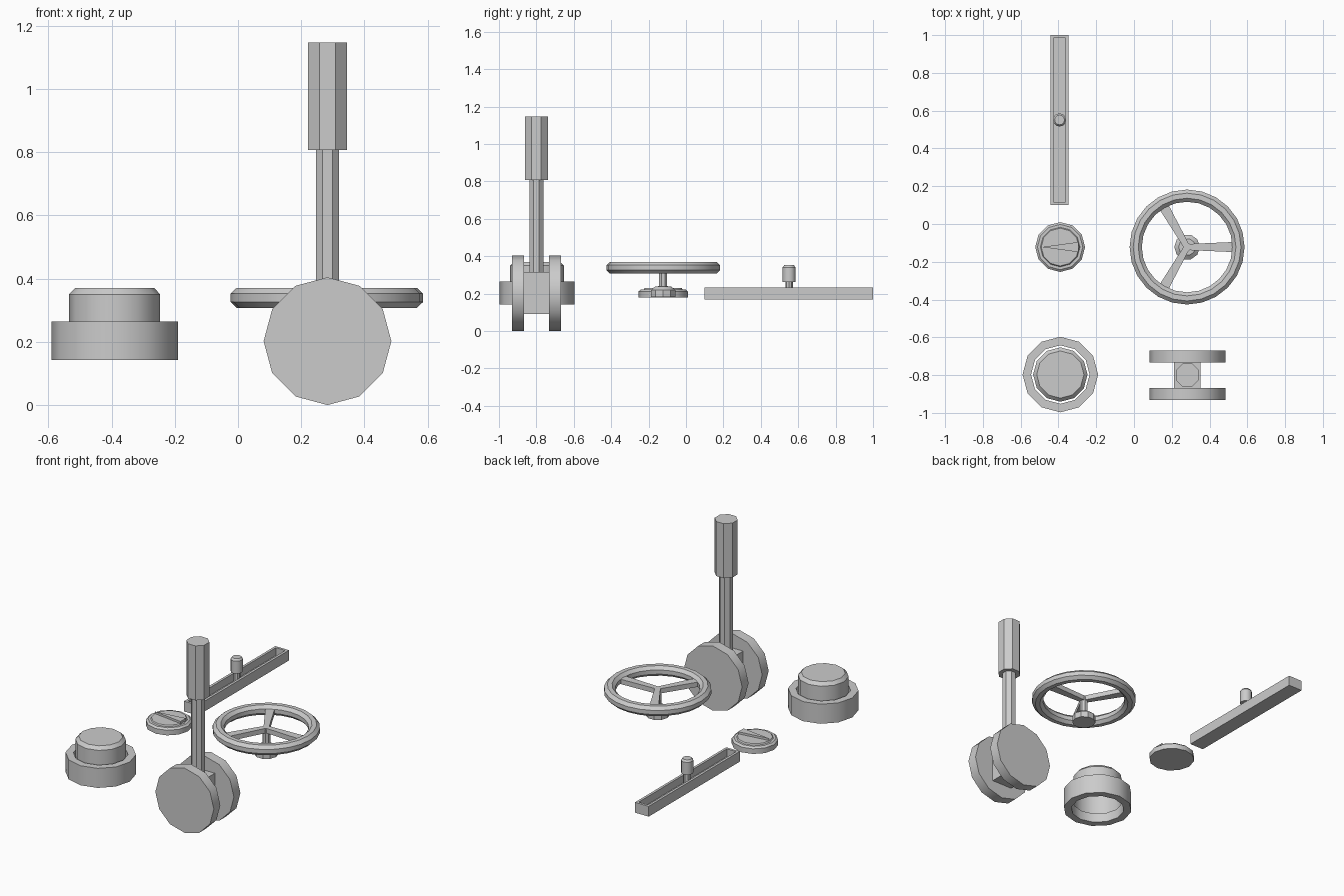
import bpy, bmesh
from math import cos, sin, pi, radians
from mathutils import Matrix, Vector

if "Cube" in bpy.data.objects:
    bpy.data.objects.remove(bpy.data.objects["Cube"])


def finish(name, bm, loc, smooth=False):
    bmesh.ops.recalc_face_normals(bm, faces=bm.faces)
    me = bpy.data.meshes.new(name)
    bm.to_mesh(me)
    bm.free()
    ob = bpy.data.objects.new(name, me)
    bpy.context.collection.objects.link(ob)
    ob.location = loc
    if smooth:
        bpy.ops.object.select_all(action='DESELECT')
        ob.select_set(True)
        bpy.context.view_layer.objects.active = ob
        bpy.ops.object.shade_smooth_by_angle(angle=radians(35))
    return ob


def lathe(name, profile, loc, n=12, turn=0.0, closed=False, caps=(True, True), rot=None):
    """Revolve (radius, z) points around z with n sides."""
    bm = bmesh.new()
    rings = [[bm.verts.new((r * cos(turn + 2 * pi * i / n), r * sin(turn + 2 * pi * i / n), z))
              for i in range(n)] for r, z in profile]
    pairs = list(zip(rings, rings[1:]))
    if closed:
        pairs.append((rings[-1], rings[0]))
    for a, b in pairs:
        for i in range(n):
            j = (i + 1) % n
            bm.faces.new((a[i], a[j], b[j], b[i]))
    if not closed:
        if caps[0]:
            bm.faces.new(rings[0][::-1])
        if caps[1]:
            bm.faces.new(rings[-1])
    if rot:
        bm.transform(rot)
    return finish(name, bm, loc, True)


def prism(name, outline, z0, z1, loc, angle=0.0):
    """Extrude an xy outline between two heights."""
    bm = bmesh.new()
    lo = [bm.verts.new((x, y, z0)) for x, y in outline]
    hi = [bm.verts.new((x, y, z1)) for x, y in outline]
    bm.faces.new(lo[::-1])
    bm.faces.new(hi)
    for i in range(len(lo)):
        j = (i + 1) % len(lo)
        bm.faces.new((lo[i], lo[j], hi[j], hi[i]))
    bm.transform(Matrix.Rotation(angle, 4, 'Z'))
    return finish(name, bm, loc)


# Push button: open collar and a hollow cap
B = (-0.39, -0.797, 0)
lathe("button_collar", [(0.2, 0.142), (0.2, 0.264), (0.155, 0.264), (0.155, 0.142)], B, closed=True)
lathe("button_cap", [(0.144, 0.19), (0.144, 0.35), (0.125, 0.37)], B, caps=(False, True))

# Lever: two side discs, pivot block, rod and grip
L = Vector((0.283, -0.8, 0))
for name, s in (("front_disc", -1), ("back_disc", 1)):
    lathe("lever_" + name, [(0.202, -0.032), (0.202, 0.032)], L + Vector((0, s * 0.099, 0.202)),
          rot=Matrix.Rotation(pi / 2, 4, 'X'))
prism("lever_block", [(-0.07, -0.068), (0.07, -0.068), (0.07, 0.068), (-0.07, 0.068)], 0.09, 0.315, L)
lathe("lever_rod", [(0.04, 0.3), (0.04, 0.82)], L, n=8, turn=pi / 8)
lathe("lever_grip", [(0.0665, 0.807), (0.0665, 1.147)], L, n=8, turn=pi / 8)

# Hand wheel: rim, spokes, stem and foot
W = (0.281, -0.122, 0)
rim = [(0.272 + 0.035 * cos(pi / 8 + k * pi / 4), 0.339 + 0.034 * sin(pi / 8 + k * pi / 4)) for k in range(8)]
lathe("wheel_rim", rim, W, n=24, closed=True)
for k in range(3):
    prism("wheel_spoke_%d" % (k + 1), [(0, -0.016), (0.255, -0.027), (0.255, 0.027), (0, 0.016)],
          0.322, 0.352, W, k * 2 * pi / 3)
lathe("wheel_stem", [(0.023, 0.23), (0.023, 0.345)], W, n=8, turn=pi / 8)
lathe("wheel_foot", [(0.068, 0.182), (0.068, 0.22), (0.045, 0.238)], W, n=10)

# Rotary knob: stepped dial with a wedge pointer
K = (-0.391, -0.122, 0)
lathe("knob_dial", [(0.132, 0.18), (0.132, 0.212), (0.12, 0.222), (0.105, 0.222), (0.1, 0.229)], K)
prism("knob_pointer", [(-0.098, 0), (0.098, -0.027), (0.098, 0.027)], 0.22, 0.242, K)

# Slider: trough with a recessed slot
S = (-0.395, 0.55, 0.202)
bm = bmesh.new()
bmesh.ops.create_cube(bm, size=1, matrix=Matrix.Diagonal((0.095, 0.9, 0.064, 1)))
top = max(bm.faces, key=lambda f: f.calc_center_median().z)
bmesh.ops.inset_region(bm, faces=[top], thickness=0.022)
slot = bmesh.ops.extrude_face_region(bm, geom=[top])
bmesh.ops.delete(bm, geom=[top], context='FACES_ONLY')
bmesh.ops.translate(bm, vec=(0, 0, -0.048), verts=[v for v in slot["geom"] if isinstance(v, bmesh.types.BMVert)])
finish("slider_track", bm, S)
H = (-0.394, 0.551, 0)
lathe("slider_stem", [(0.02, 0.186), (0.02, 0.27)], H, n=8)
lathe("slider_handle", [(0.035, 0.262), (0.035, 0.34), (0.026, 0.352)], H, n=12)
